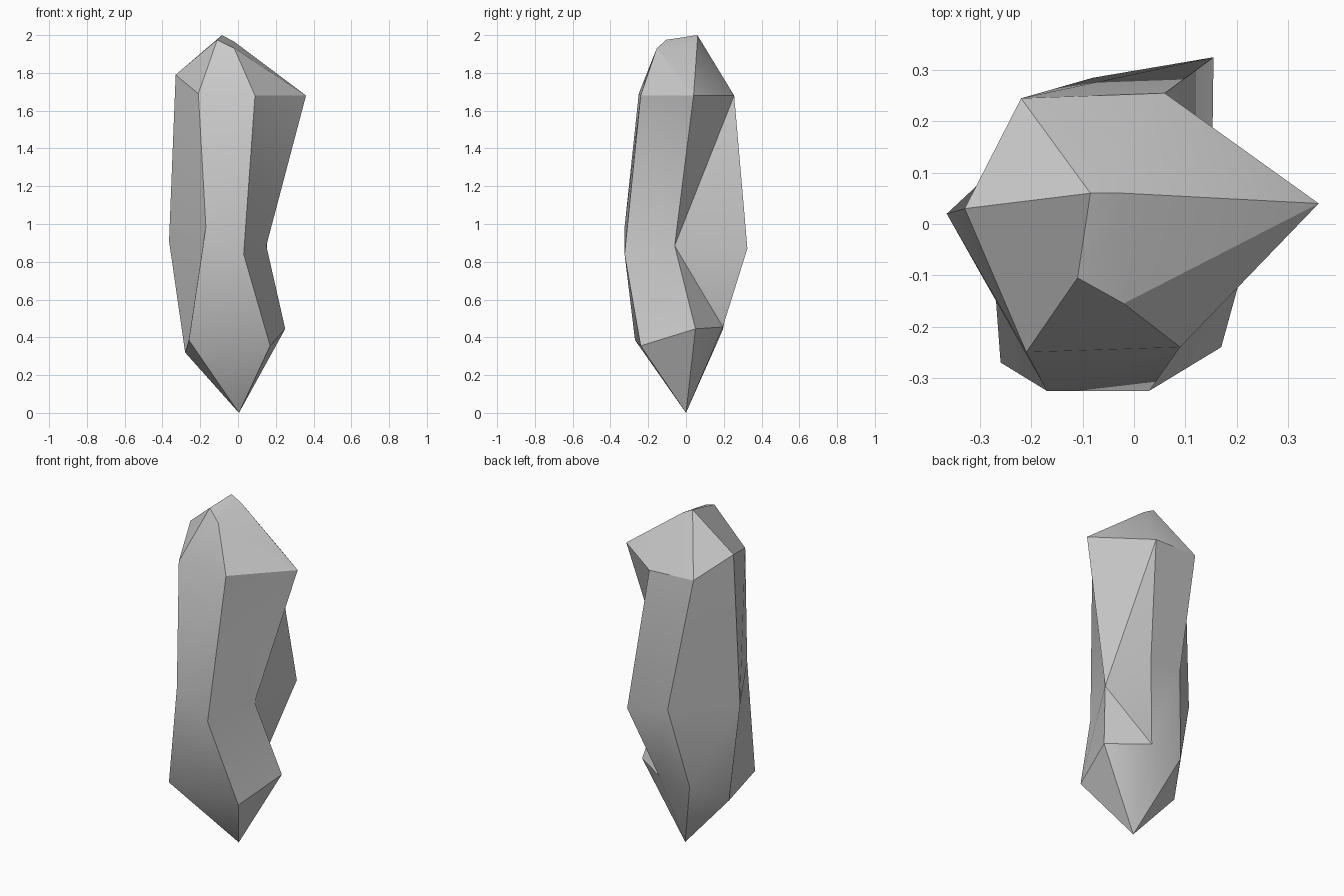
import bpy
import bmesh
import math

# Remove the default cube
default_cube = bpy.data.objects.get("Cube")
if default_cube:
    bpy.data.objects.remove(default_cube, do_unlink=True)

# Stone colour
stone = bpy.data.materials.new("pale grey stone")
stone.use_nodes = True
stone_colour = (0.6, 0.6, 0.6, 1)
stone.diffuse_color = stone_colour
stone.node_tree.nodes["Principled BSDF"].inputs["Base Color"].default_value = stone_colour

# Six-sided cross-sections, anticlockwise from the front left corner
FRONT_LEFT, FRONT_RIGHT, RIGHT, BACK_RIGHT, BACK_LEFT, LEFT = range(6)
lower_section = [(-.26, -.27, .385), (.17, -.24, .355), (.25, .05, .445),
                 (.04, .195, .455), (-.16, .195, .44), (-.28, 0, .32)]
waist_section = [(-.17, -.325, .985), (.03, -.325, .84), (.15, -.06, .885),
                 (.155, .325, .87), (-.08, .285, .91), (-.365, .02, .91)]
shoulder_section = [(-.21, -.25, 1.69), (.09, -.24, 1.68), (.36, .04, 1.68),
                    (.06, .255, 1.68), (-.22, .245, 1.69), (-.33, .03, 1.79)]
# Crown corners: front left, front right, back right, back left
crown_section = [(-.11, -.105, 1.975), (-.02, -.155, 1.93),
                 (-.02, .06, 1.965), (-.085, .06, 2)]

bm = bmesh.new()


def add_ring(points):
    return [bm.verts.new(point) for point in points]


def bridge(lower, upper, split_sides):
    """Join two rings; split_sides maps a side to its crease direction."""
    for side in range(len(lower)):
        after = (side + 1) % len(lower)
        a, b, c, d = lower[side], lower[after], upper[after], upper[side]
        crease = split_sides.get(side)
        if crease == "rising":
            bm.faces.new((a, b, c))
            bm.faces.new((a, c, d))
        elif crease == "falling":
            bm.faces.new((a, b, d))
            bm.faces.new((b, c, d))
        else:
            bm.faces.new((a, b, c, d))


# Body of the crystal
lower = add_ring(lower_section)
waist = add_ring(waist_section)
shoulder = add_ring(shoulder_section)
crown = add_ring(crown_section)
bridge(lower, waist, {RIGHT: "falling"})
bridge(waist, shoulder, {FRONT_RIGHT: "falling", RIGHT: "rising"})

# Pointed base
tip = bm.verts.new((.005, 0, 0))
for side in range(len(lower)):
    bm.faces.new((tip, lower[(side + 1) % len(lower)], lower[side]))

# Faceted crown
front_left, front_right, back_right, back_left = crown
bm.faces.new((shoulder[FRONT_LEFT], shoulder[FRONT_RIGHT], front_right, front_left))
bm.faces.new((shoulder[FRONT_RIGHT], shoulder[RIGHT], front_right))
bm.faces.new((shoulder[RIGHT], back_right, front_right))
bm.faces.new((shoulder[RIGHT], shoulder[BACK_RIGHT], back_right))
bm.faces.new((shoulder[BACK_RIGHT], shoulder[BACK_LEFT], back_left, back_right))
bm.faces.new((shoulder[BACK_LEFT], shoulder[LEFT], back_left))
bm.faces.new((shoulder[LEFT], shoulder[FRONT_LEFT], front_left, back_left))
bm.faces.new(crown)

# Finished object
mesh = bpy.data.meshes.new("crystal_shard")
bm.to_mesh(mesh)
bm.free()
mesh.materials.append(stone)
crystal = bpy.data.objects.new("crystal_shard", mesh)
bpy.context.collection.objects.link(crystal)
bpy.ops.object.select_all(action="DESELECT")
crystal.select_set(True)
bpy.context.view_layer.objects.active = crystal
bpy.ops.object.shade_smooth_by_angle(angle=math.radians(30))
